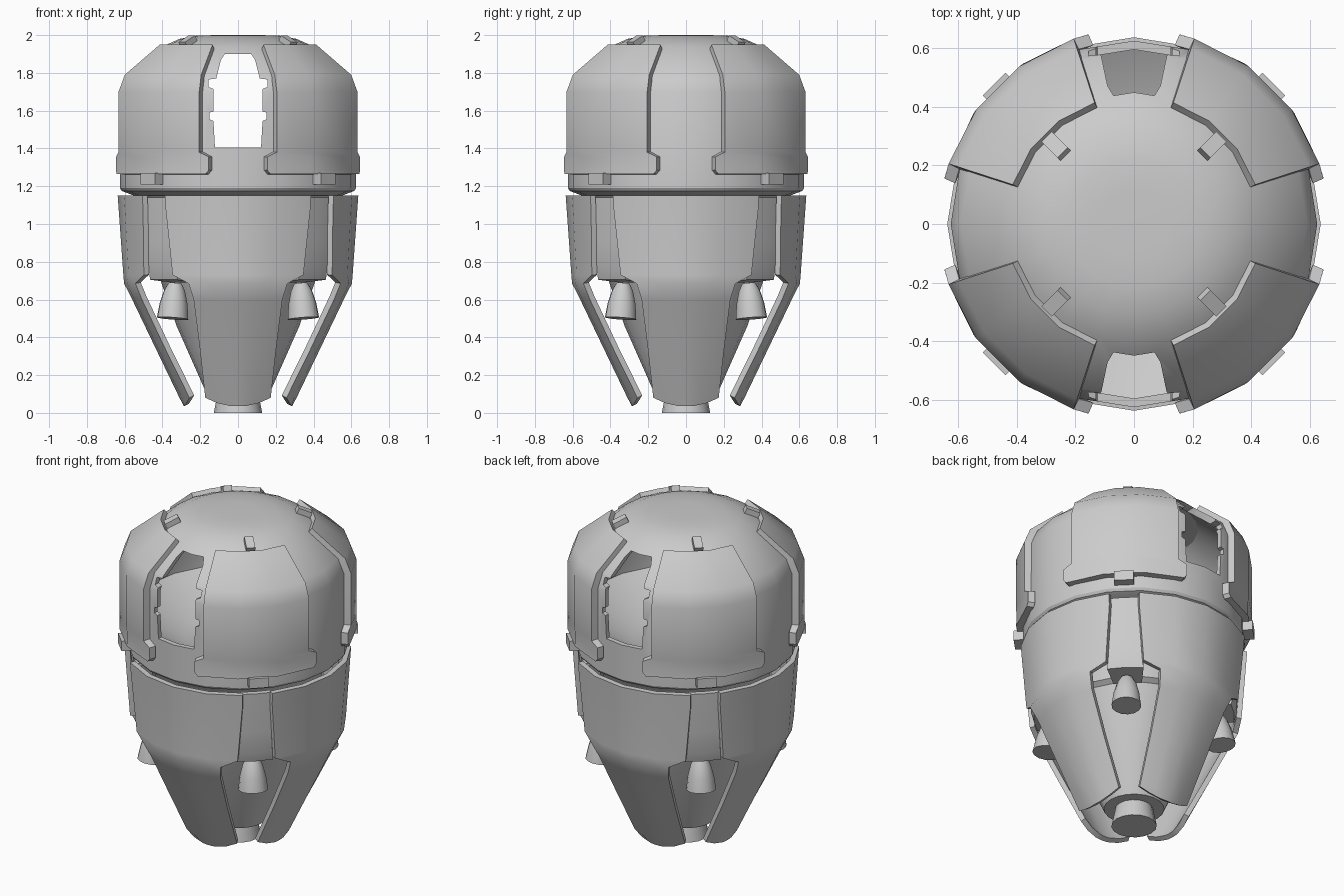
import bpy, bmesh
from math import sin, cos, pi, radians
from mathutils import Matrix

if "Cube" in bpy.data.objects:
    bpy.data.objects.remove(bpy.data.objects["Cube"])


def finish(name, bm, matrix=Matrix()):
    me = bpy.data.meshes.new(name)
    bm.transform(matrix)
    bm.to_mesh(me)
    bm.free()
    ob = bpy.data.objects.new(name, me)
    bpy.context.collection.objects.link(ob)
    return ob


def activate(ob):
    bpy.ops.object.select_all(action='DESELECT')
    ob.select_set(True)
    bpy.context.view_layer.objects.active = ob


def smooth(ob, angle=32):
    activate(ob)
    bpy.ops.object.shade_smooth_by_angle(angle=radians(angle))
    return ob


def revolve(name, profile, n=20, matrix=Matrix()):
    """Lathe a top-to-bottom (radius, z) profile around z."""
    bm = bmesh.new()
    rings = [[bm.verts.new((r * cos(2 * pi * k / n), r * sin(2 * pi * k / n), z))
              for k in range(n)] for r, z in profile]
    for a, b in zip(rings, rings[1:]):
        for k in range(n):
            j = (k + 1) % n
            bm.faces.new((a[k], b[k], b[j], a[j]))
    bmesh.ops.remove_doubles(bm, verts=bm.verts, dist=1e-5)
    bmesh.ops.recalc_face_normals(bm, faces=bm.faces)
    return finish(name, bm, matrix)


def panel(name, rows, cols, thick, turn):
    """Curved plate: rows of (radius, z, half angle), thickened inward."""
    bm = bmesh.new()
    grid = [[bm.verts.new((r * cos(radians(turn + f * h)), r * sin(radians(turn + f * h)), z))
             for f in cols] for r, z, h in rows]
    for a, b in zip(grid, grid[1:]):
        for k in range(len(cols) - 1):
            bm.faces.new((a[k], b[k], b[k + 1], a[k + 1]))
    ob = finish(name, bm)
    mod = ob.modifiers.new("thickness", 'SOLIDIFY')
    mod.thickness, mod.offset, mod.use_even_offset = thick, -1, True
    activate(ob)
    bpy.ops.object.modifier_apply(modifier=mod.name)
    return smooth(ob)


def box(name, size, matrix):
    bm = bmesh.new()
    bmesh.ops.create_cube(bm, size=1, matrix=Matrix.Diagonal((*size, 1)))
    return finish(name, bm, matrix)


def spin(deg):
    return Matrix.Rotation(radians(deg), 4, 'Z')


# Upper cabin: solid dome, hollowed out, with a window cut through front and back
cabin = revolve("cabin_dome", [(0, 2.0), (.12, 2.0), (.22, 1.997), (.31, 1.98), (.40, 1.94),
                               (.59, 1.785), (.625, 1.7), (.625, 1.19), (.615, 1.175),
                               (.55, 1.15), (0, 1.15)])
cavity = revolve("cavity_cutter", [(0, 1.96), (.36, 1.925), (.56, 1.76), (.595, 1.69),
                                   (.595, 1.39), (.3, 1.22), (0, 1.22)])
half = [(.07, 1.9), (.09, 1.87), (.115, 1.77), (.155, 1.765), (.155, 1.725), (.13, 1.715),
        (.13, 1.595), (.152, 1.59), (.152, 1.555), (.13, 1.545), (.122, 1.405)]
bm = bmesh.new()
outline = half + [(-x, z) for x, z in reversed(half)]
face = bm.faces.new([bm.verts.new((x, -1, z)) for x, z in outline])
ext = bmesh.ops.extrude_face_region(bm, geom=[face])
bmesh.ops.translate(bm, vec=(0, 2, 0),
                    verts=[v for v in ext["geom"] if isinstance(v, bmesh.types.BMVert)])
bmesh.ops.recalc_face_normals(bm, faces=bm.faces)
window = finish("window_cutter", bm)
for cutter in (cavity, window):
    cutter.hide_render = True
    mod = cabin.modifiers.new("cut", 'BOOLEAN')
    mod.operation, mod.solver, mod.object = 'DIFFERENCE', 'EXACT', cutter
    activate(cabin)
    bpy.ops.object.modifier_apply(modifier=mod.name)
    bpy.data.objects.remove(cutter)
smooth(cabin)

# Lower core and main nozzle
smooth(revolve("lower_core", [(0, 1.16), (.55, 1.16), (.50, 1.10), (.44, .72), (.41, .70),
                              (.325, .46), (.17, .11), (0, .11)]))
smooth(revolve("main_nozzle", [(0, .14), (.10, .14), (.118, .05), (.128, 0), (0, 0)], 16))

UPPER = [(.435, 1.95, 27), (.63, 1.79, 27), (.665, 1.7, 27), (.665, 1.38, 27),
         (.665, 1.355, 31.5), (.665, 1.285, 31.5), (.665, 1.265, 30)]
LEG = [(.637, 1.15, 37.3), (.632, 1.08, 37.3), (.607, .73, 34.8), (.603, .685, 25.7),
       (.56, .6, 24.8), (.44, .35, 27.5), (.31, .08, 34), (.295, .052, 22), (.287, .036, 8)]
STRUT = [(.60, 1.14, 8.5), (.59, .9, 8.5), (.58, .76, 9.5), (.565, .705, 10.5), (.42, .69, 11)]
BELL = [(0, .19), (.035, .187), (.055, .15), (.074, .08), (.084, 0), (0, 0)]

for k in range(4):
    diag = 45 + 90 * k
    # Armour plate on the cabin with its upper and lower clips
    panel(f"cabin_plate_{k}", UPPER, (-1, -1 / 3, 1 / 3, 1), .04, diag)
    box(f"upper_clip_{k}", (.085, .05, .035), spin(diag) @ Matrix.Translation((.375, 0, 1.965))
        @ Matrix.Rotation(radians(25), 4, 'Y'))
    box(f"lower_clip_{k}", (.07, .11, .06), spin(diag) @ Matrix.Translation((.64, 0, 1.24)))
    # Landing leg shell, strut in the gap, and small thruster under it
    panel(f"leg_shell_{k}", LEG, (-1, -.5, 0, .5, 1), .03, 90 * k)
    panel(f"gap_strut_{k}", STRUT, (-1, 0, 1), .03, diag)
    smooth(revolve(f"thruster_{k}", BELL, 14, spin(diag) @ Matrix.Translation((.49, 0, .5))
                   @ Matrix.Rotation(radians(-6), 4, 'Y')), 40)
